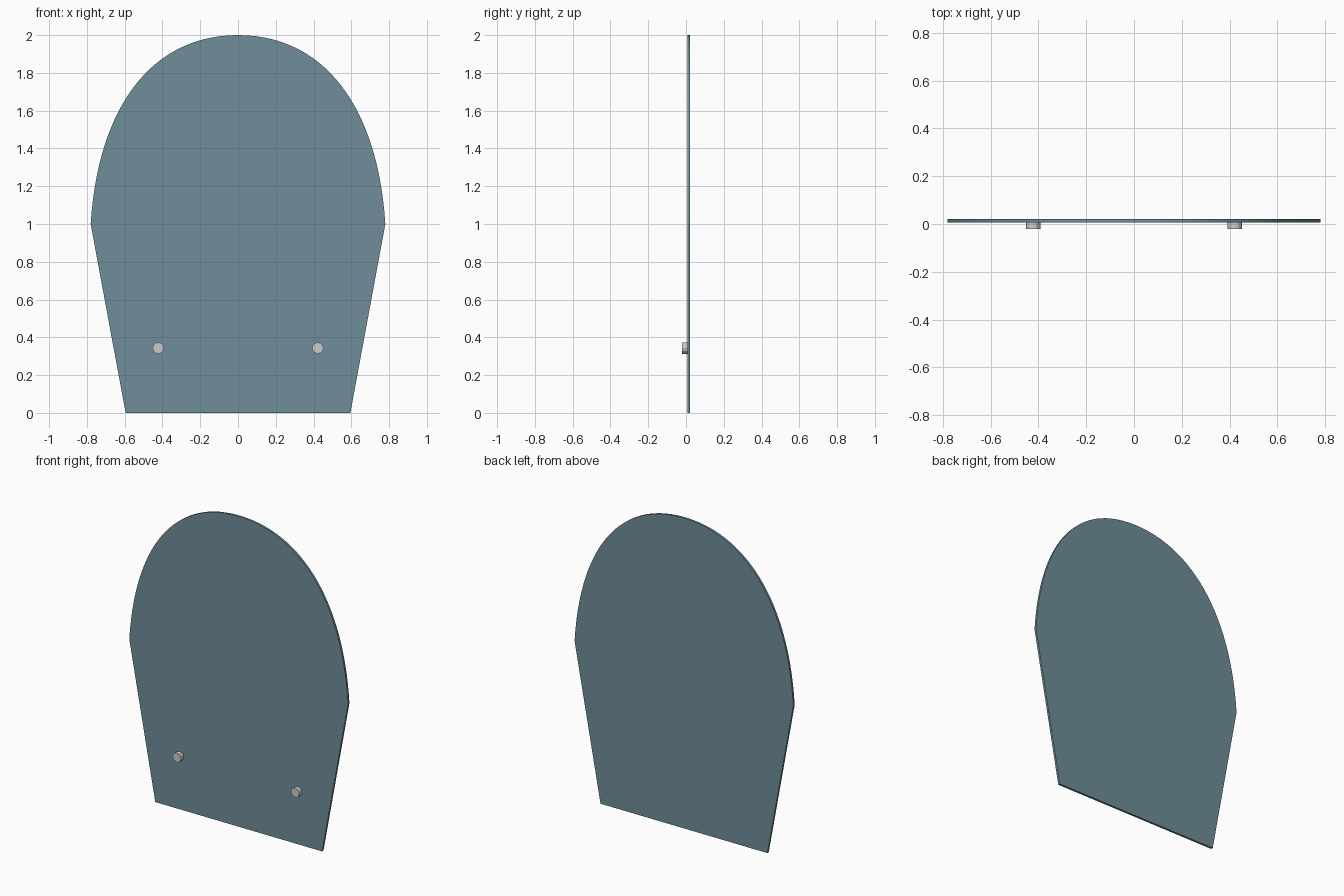
import bpy, bmesh, math
from mathutils import Vector, geometry

if "Cube" in bpy.data.objects:
    bpy.data.objects.remove(bpy.data.objects["Cube"])

FRONT, BACK = 0.007, 0.021

# Tinted material for the panel
tint = bpy.data.materials.new("blue_grey")
tint.diffuse_color = (0.16, 0.27, 0.32, 1)
tint.use_nodes = True
tint.node_tree.nodes["Principled BSDF"].inputs["Base Color"].default_value = tint.diffuse_color

# Panel outline: tapered lower half, arched top
arch = geometry.interpolate_bezier(Vector((0.78, 1.0)), Vector((0.74, 1.63)),
                                   Vector((0.45, 2.0)), Vector((0, 2.0)), 28)
right = [(0.595, 0.0)] + [(p.x, p.y) for p in arch]
outline = right + [(-x, z) for x, z in reversed(right[:-1])]

bm = bmesh.new()
face = bm.faces.new([bm.verts.new((x, FRONT, z)) for x, z in outline])
new = bmesh.ops.extrude_face_region(bm, geom=[face])["geom"]
bmesh.ops.translate(bm, vec=(0, BACK - FRONT, 0),
                    verts=[g for g in new if isinstance(g, bmesh.types.BMVert)])
bmesh.ops.recalc_face_normals(bm, faces=bm.faces)
mesh = bpy.data.meshes.new("panel")
bm.to_mesh(mesh)
bm.free()
mesh.materials.append(tint)
panel = bpy.data.objects.new("panel", mesh)
bpy.context.collection.objects.link(panel)
bpy.context.view_layer.objects.active = panel
panel.select_set(True)
bpy.ops.object.shade_smooth_by_angle(angle=math.radians(8))

# Two short round pegs on the front face
for side, name in ((-1, "left_peg"), (1, "right_peg")):
    bpy.ops.mesh.primitive_cylinder_add(
        vertices=12, radius=0.03, depth=FRONT + 0.021,
        location=(side * 0.422, (FRONT - 0.021) / 2, 0.343),
        rotation=(math.pi / 2, 0, 0))
    bpy.context.object.name = name
